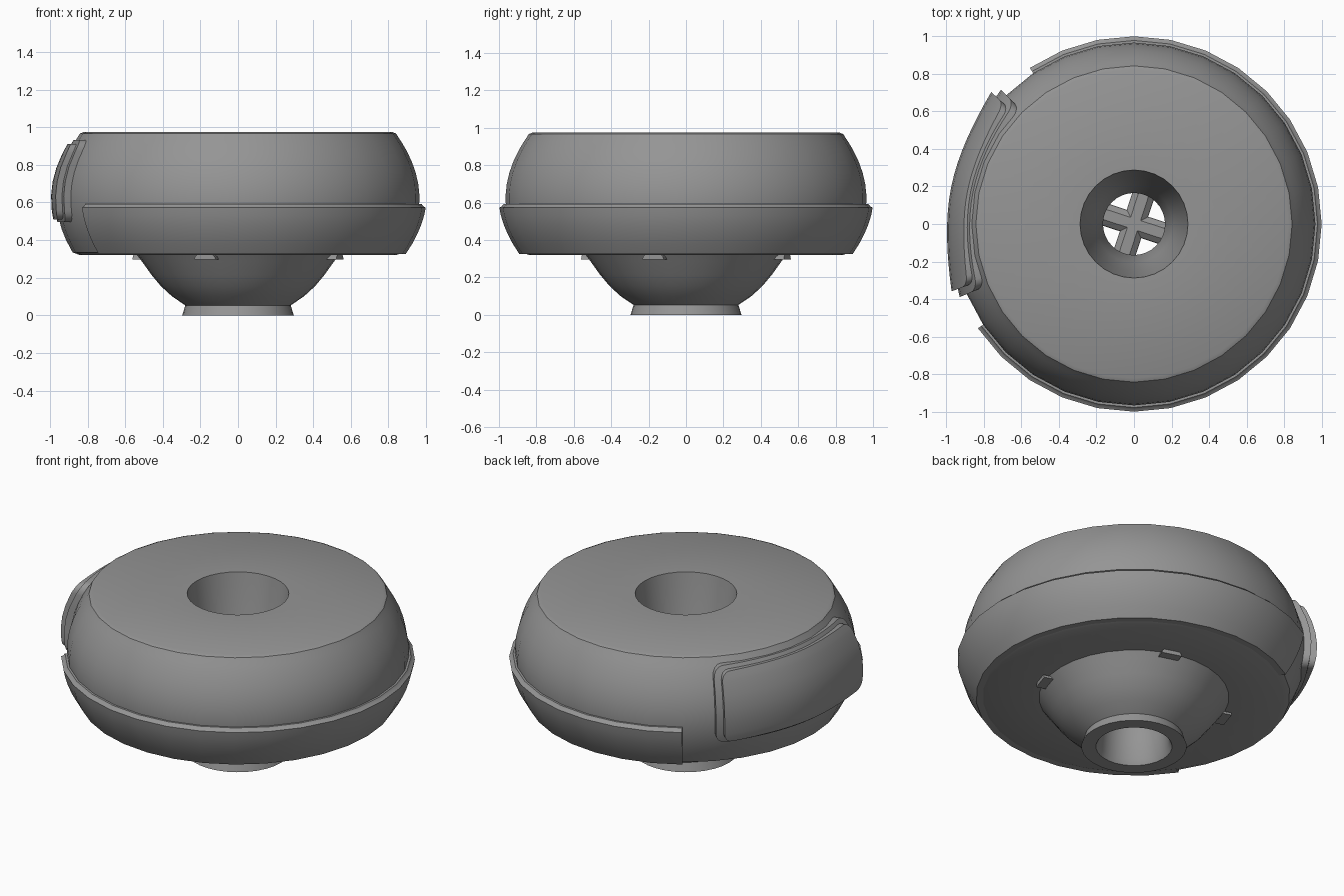
import bpy, bmesh, math
from math import cos, sin, pi, radians, sqrt

if "Cube" in bpy.data.objects:
    bpy.data.objects.remove(bpy.data.objects["Cube"])

SEG = 32
STEP = 2 * pi / SEG
GREY = bpy.data.materials.new("dark_grey")
GREY.diffuse_color = (0.3, 0.3, 0.3, 1)
GREY.use_nodes = True
GREY.node_tree.nodes["Principled BSDF"].inputs["Base Color"].default_value = GREY.diffuse_color


def body_r(z):
    return 0.965 - 1.05 * (z - 0.62) ** 2


def finish(name, bm, angle=30):
    bmesh.ops.remove_doubles(bm, verts=bm.verts, dist=1e-5)
    bmesh.ops.recalc_face_normals(bm, faces=bm.faces)
    me = bpy.data.meshes.new(name)
    bm.to_mesh(me)
    bm.free()
    me.materials.append(GREY)
    ob = bpy.data.objects.new(name, me)
    bpy.context.collection.objects.link(ob)
    bpy.ops.object.select_all(action='DESELECT')
    ob.select_set(True)
    bpy.context.view_layer.objects.active = ob
    bpy.ops.object.shade_smooth_by_angle(angle=radians(angle))
    return ob


def revolve(name, section, first=0, last=SEG):
    """Spin a closed (r, z) section from segment first to last."""
    bm = bmesh.new()
    rings = [[bm.verts.new((r * cos(i * STEP), r * sin(i * STEP), z)) for r, z in section]
             for i in range(first, last + 1)]
    n = len(section)
    for a, b in zip(rings, rings[1:]):
        for k in range(n):
            bm.faces.new((a[k], a[(k + 1) % n], b[(k + 1) % n], b[k]))
    if last - first < SEG:
        bm.faces.new(rings[0])
        bm.faces.new(rings[-1])
    return finish(name, bm)


# Rounded shell with a funnel opening in the top
side = [(body_r(z), z) for z in (0.335, 0.4, 0.46, 0.52, 0.58, 0.64, 0.7, 0.76, 0.82, 0.88, 0.925, 0.948)]
revolve("body", [(0.5, 0.32), (0.84, 0.32)] + side
        + [(0.841, 0.966), (0.82, 0.975), (0.287, 0.975), (0.284, 0.955), (0.25, 0.72), (0.205, 0.52),
           (0.165, 0.38), (0.165, 0.345)])

# Lower band wrapping all but the left side
zs = (0.325, 0.38, 0.43, 0.48, 0.53)
outer = [(body_r(z) + 0.018 + 0.018 * (z - 0.33) / 0.24, z) for z in zs] + [(0.998, 0.573)]
revolve("lower_band", [(0.83, 0.325)] + outer
        + [(0.985, 0.58), (0.976, 0.592), (0.94, 0.592), (0.83, 0.34)], -13, 11)

# Bowl and flared foot underneath
revolve("bowl", [(0.54, 0.325), (0.51, 0.285), (0.46, 0.215), (0.41, 0.155), (0.35, 0.1), (0.28, 0.053),
                 (0.297, 0.0), (0.215, 0.0), (0.2, 0.03), (0.19, 0.15), (0.178, 0.25), (0.168, 0.33),
                 (0.3, 0.335)])

# Cross-shaped support whose arm tips poke out below the shell
bm = bmesh.new()
for k in range(4):
    a = radians(-18) + k * pi / 2
    rows = []
    for d in (0.0, 0.57):
        row = [(-0.06, 0.296), (0.06, 0.296), (0.055, 0.312), (0.028, 0.335), (-0.028, 0.335), (-0.055, 0.312)]
        rows.append([bm.verts.new((d * cos(a) - w * sin(a), d * sin(a) + w * cos(a), z)) for w, z in row])
    for j in range(6):
        bm.faces.new((rows[0][j], rows[0][(j + 1) % 6], rows[1][(j + 1) % 6], rows[1][j]))
    bm.faces.new(rows[1])
finish("cross_support", bm, 20)


def panel(name, half_angle, z0, z1, lift, flare, corner=0.06):
    """Curved rounded-corner plate lying on the shell, its ends lifting outwards."""
    bm = bmesh.new()
    W, H, zc = radians(half_angle), (z1 - z0) / 2, (z0 + z1) / 2
    inner = H - corner
    arc = [inner + corner * sin(radians(d)) for d in (0, 22.5, 45, 67.5, 90)]
    vs = [-v for v in reversed(arc)] + [-inner / 2, 0, inner / 2] + arc
    nu = 16

    def point(ang, z, off):
        r = body_r(z) + off
        return (r * cos(ang), r * sin(ang), z)

    top, low = [], []
    for v in vs:
        e = max(0.0, abs(v) - inner)
        half = W - corner + sqrt(max(0.0, corner ** 2 - e * e))
        rt, rl = [], []
        for i in range(nu + 1):
            u = (2 * i / nu - 1) * half
            off = lift + flare * abs(u / W) ** 3
            ang = radians(168.75) + u
            rt.append(bm.verts.new(point(ang, zc + v, off)))
            rl.append(bm.verts.new(point(ang, zc + v, -0.03)))
        top.append(rt)
        low.append(rl)
    for g in (top, low):
        for a, b in zip(g, g[1:]):
            for i in range(nu):
                bm.faces.new((a[i], a[i + 1], b[i + 1], b[i]))

    def rim(g):
        return (g[0] + [r[-1] for r in g[1:-1]] + g[-1][::-1] + [r[0] for r in g[-2:0:-1]])
    a, b = rim(top), rim(low)
    for i in range(len(a)):
        j = (i + 1) % len(a)
        bm.faces.new((a[i], a[j], b[j], b[i]))
    finish(name, bm, 35)


# Two-tier side panel in the gap of the band
panel("panel_base", 34, 0.495, 0.932, 0.01, 0.03)
panel("panel_face", 31.5, 0.51, 0.912, 0.027, 0.042, 0.05)
